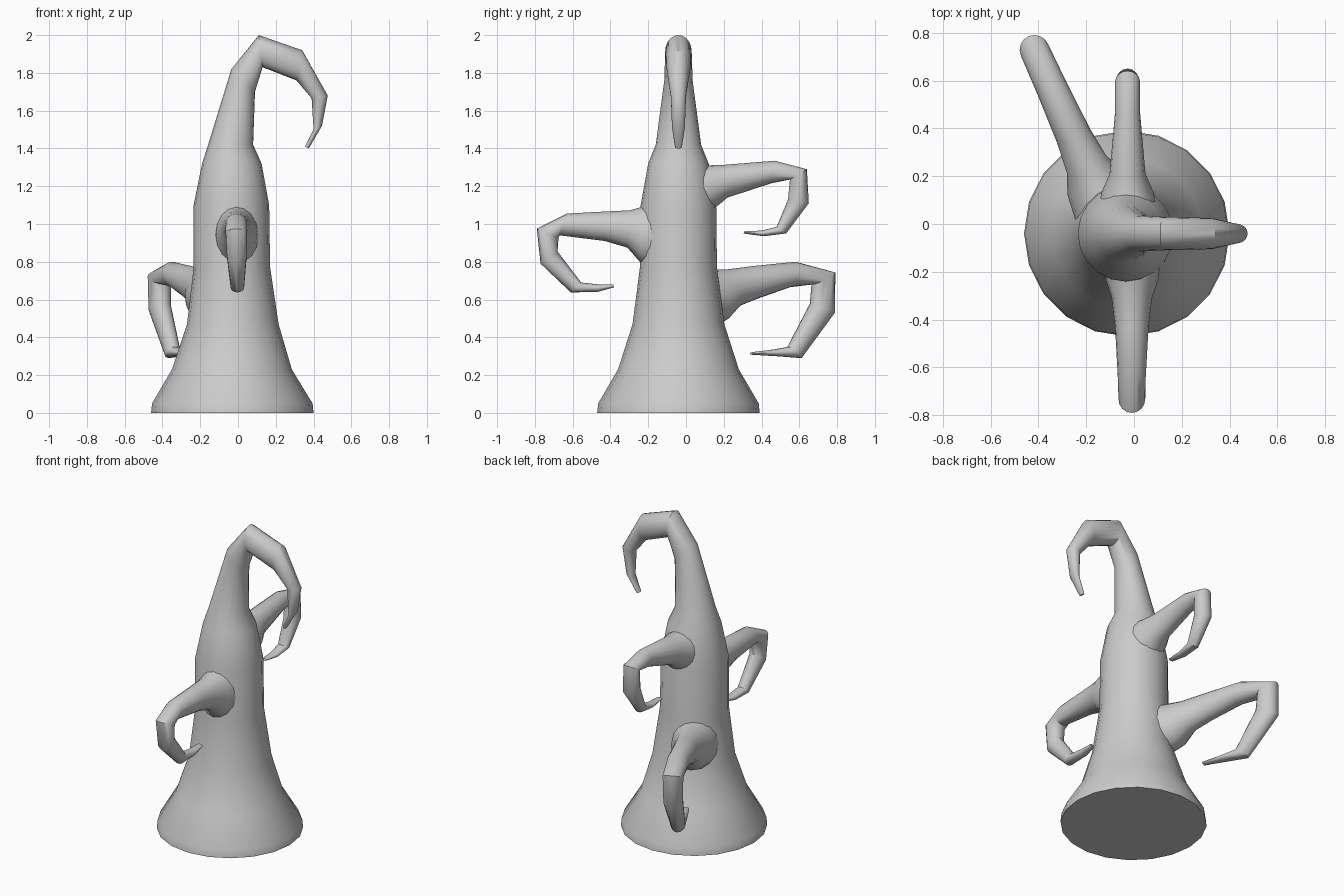
import bpy, bmesh, math
from mathutils import Vector


def tube(name, rings, place, side, n):
    """Skin rings; each ring is (outer d, outer z, inner d, inner z, sideways half width)."""
    bm = bmesh.new()
    loops = []
    for od, oz, id_, iz, w in rings:
        p, q = place(od, oz), place(id_, iz)
        c, a = (p + q) / 2, (p - q) / 2
        loops.append([bm.verts.new(c + a * math.cos(t) + side * w * math.sin(t))
                      for t in (2 * math.pi * i / n for i in range(n))])
    for lo, hi in zip(loops, loops[1:]):
        for i in range(n):
            j = (i + 1) % n
            bm.faces.new((lo[i], lo[j], hi[j], hi[i]))
    bm.faces.new(loops[0])
    bm.faces.new(loops[-1])
    bmesh.ops.recalc_face_normals(bm, faces=bm.faces)
    me = bpy.data.meshes.new(name)
    bm.to_mesh(me)
    bm.free()
    ob = bpy.data.objects.new(name, me)
    bpy.context.collection.objects.link(ob)
    bpy.ops.object.select_all(action='DESELECT')
    ob.select_set(True)
    bpy.context.view_layer.objects.active = ob
    bpy.ops.object.shade_smooth_by_angle(angle=math.radians(40))


# Trunk: flared foot, tapering into a hooked top
trunk = [
    (-.46, 0, .40, 0, .43), (-.455, .05, .395, .05, .425),
    (-.35, .23, .285, .23, .32), (-.27, .47, .215, .47, .243),
    (-.235, .77, .17, .77, .204), (-.235, 1.1, .165, 1.1, .2),
    (-.19, 1.32, .125, 1.32, .16), (-.158, 1.42, .08, 1.42, .12),
    (-.035, 1.82, .09, 1.70, .075), (.11, 2.0, .13, 1.83, .07),
    (.34, 1.92, .31, 1.76, .065), (.475, 1.68, .39, 1.665, .04),
    (.445, 1.52, .40, 1.50, .034), (.375, 1.40, .355, 1.41, .018),
]
tube("trunk", trunk, lambda d, z: Vector((d, -.04, z)), Vector((0, 1, 0)), 20)

# Front branch, reaching towards -y
front = [
    (.15, 1.11, .15, .76, .12), (.235, 1.09, .245, .80, .108),
    (.30, 1.072, .31, .875, .085), (.43, 1.066, .43, .91, .07),
    (.63, 1.055, .67, .94, .058), (.79, .975, .675, .925, .056),
    (.77, .79, .68, .855, .052), (.61, .638, .555, .69, .036),
    (.47, .64, .46, .68, .03), (.38, .665, .385, .68, .018),
]
tube("front_branch", front, lambda d, z: Vector((-.01 + .02 * max(0, 1 - z), -d, z)),
     Vector((1, 0, 0)), 16)

# Upper back branch
upper = [
    (.02, 1.33, .08, 1.02, .12), (.10, 1.31, .16, 1.09, .11),
    (.20, 1.313, .22, 1.14, .075), (.47, 1.335, .45, 1.215, .053),
    (.64, 1.29, .55, 1.235, .052), (.65, 1.11, .54, 1.13, .05),
    (.53, .95, .48, .985, .036), (.41, .935, .40, .965, .028),
    (.305, .95, .31, .962, .018),
]
tube("upper_back_branch", upper, lambda d, z: Vector((-.027, d, z)), Vector((1, 0, 0)), 16)

# Lower back branch, leaning left
lower = [
    (.04, .77, .10, .44, .14), (.14, .76, .21, .49, .125),
    (.22, .76, .28, .565, .09), (.36, .778, .38, .605, .075),
    (.58, .80, .55, .665, .066), (.785, .745, .67, .68, .062),
    (.785, .53, .66, .58, .058), (.61, .29, .54, .35, .042),
    (.48, .30, .46, .335, .033), (.345, .308, .35, .322, .02),
]
tube("lower_back_branch", lower, lambda d, z: Vector((-.085 - .455 * d, d, z)),
     Vector((1, .455, 0)).normalized(), 16)
